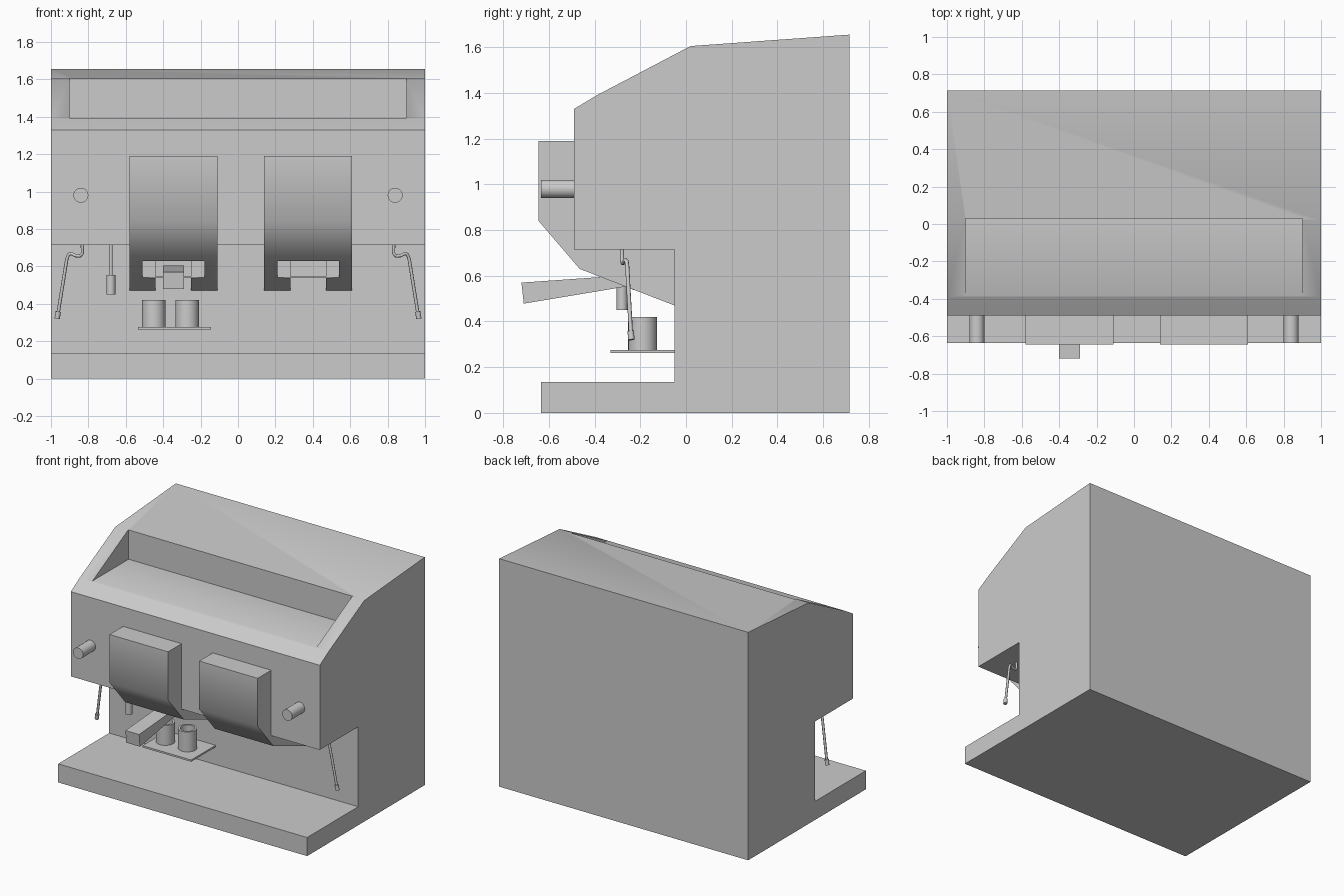
import bpy, bmesh, math
from mathutils import Vector

cube = bpy.data.objects.get("Cube")
if cube:
    bpy.data.objects.remove(cube, do_unlink=True)

steel = bpy.data.materials.new("light grey")
steel.use_nodes = True
GREY = (0.6, 0.6, 0.6, 1)
steel.diffuse_color = GREY
steel.node_tree.nodes["Principled BSDF"].inputs["Base Color"].default_value = GREY


def finish(name, bm, angle=None):
    bmesh.ops.recalc_face_normals(bm, faces=bm.faces)
    mesh = bpy.data.meshes.new(name)
    bm.to_mesh(mesh)
    bm.free()
    mesh.materials.append(steel)
    ob = bpy.data.objects.new(name, mesh)
    bpy.context.collection.objects.link(ob)
    if angle:
        smooth(ob, angle)
    return ob


def smooth(ob, angle):
    bpy.ops.object.select_all(action='DESELECT')
    ob.select_set(True)
    bpy.context.view_layer.objects.active = ob
    bpy.ops.object.shade_smooth_by_angle(angle=math.radians(angle))


def extrude_x(name, profile, x0, x1):
    """Extrude a (y, z) side profile from x0 to x1."""
    bm = bmesh.new()
    face = bm.faces.new([bm.verts.new((x0, y, z)) for y, z in profile])
    ext = bmesh.ops.extrude_face_region(bm, geom=[face])
    verts = [v for v in ext["geom"] if isinstance(v, bmesh.types.BMVert)]
    bmesh.ops.translate(bm, verts=verts, vec=(x1 - x0, 0, 0))
    return finish(name, bm)


def box(name, x, y, z):
    return extrude_x(name, [(y[0], z[0]), (y[1], z[0]), (y[1], z[1]), (y[0], z[1])], *x)


def tube(name, start, end, radius, sides=24):
    start, end = Vector(start), Vector(end)
    axis = end - start
    bm = bmesh.new()
    bmesh.ops.create_cone(bm, cap_ends=True, segments=sides, radius1=radius,
                          radius2=radius, depth=axis.length)
    bmesh.ops.rotate(bm, verts=bm.verts, matrix=axis.to_track_quat('Z', 'Y').to_matrix())
    bmesh.ops.translate(bm, verts=bm.verts, vec=(start + end) / 2)
    return finish(name, bm, 40)


def cut(target, cutter):
    """Subtract a cutter, apply it and remove the helper."""
    cutter.hide_render = True
    mod = target.modifiers.new("cut", 'BOOLEAN')
    mod.operation, mod.solver, mod.object = 'DIFFERENCE', 'EXACT', cutter
    bpy.context.view_layer.objects.active = target
    bpy.ops.object.modifier_apply(modifier=mod.name)
    bpy.data.objects.remove(cutter, do_unlink=True)


# Housing with drip base, and the cup well in its sloped top
housing = extrude_x("housing", [
    (0.715, 0), (-0.635, 0), (-0.635, 0.135), (-0.05, 0.135), (-0.05, 0.715),
    (-0.49, 0.715), (-0.49, 1.33), (-0.39, 1.39), (0.02, 1.605), (0.715, 1.655)], -1, 1)
cut(housing, box("well_cutter", (-0.9, 0.9), (-0.45, 0.03), (1.393, 1.8)))
smooth(housing, 40)

# Brew groups, hollow below with a stepped opening
for side, cx in (("right", -0.345), ("left", 0.375)):
    group = extrude_x(side + "_brew_group", [
        (-0.48, 1.19), (-0.645, 1.19), (-0.645, 0.84), (-0.465, 0.63),
        (-0.05, 0.47), (-0.05, 0.72), (-0.48, 0.72)], cx - 0.235, cx + 0.235)
    cut(group, box("wide_cutter", (cx - 0.165, cx + 0.165), (-0.46, -0.235), (0.4, 0.7)))
    cut(group, box("slot_cutter", (cx - 0.095, cx + 0.095), (-0.3, -0.055), (0.4, 0.69)))
    smooth(group, 45)
    box(side + "_group_lip", (cx - 0.13, cx + 0.13), (-0.235, -0.21), (0.538, 0.546))

# Filter handle in the right group
extrude_x("filter_handle", [(-0.72, 0.57), (-0.71, 0.478), (-0.22, 0.56), (-0.22, 0.605)],
          -0.4, -0.29)

# Steam knobs and bent steam wands
for side, s in (("right", -1), ("left", 1)):
    tube(side + "_steam_knob", (s * 0.84, -0.635, 0.98), (s * 0.84, -0.48, 0.98), 0.04)
    curve = bpy.data.curves.new(side + "_steam_wand", 'CURVE')
    curve.dimensions = '3D'
    curve.bevel_depth, curve.bevel_resolution = 0.009, 2
    curve.use_fill_caps = True
    path = [(0.832, -0.28, 0.72), (0.832, -0.28, 0.67), (0.845, -0.277, 0.655),
            (0.87, -0.272, 0.657), (0.89, -0.265, 0.668), (0.905, -0.26, 0.665),
            (0.915, -0.257, 0.64), (0.965, -0.24, 0.33)]
    spline = curve.splines.new('POLY')
    spline.points.add(len(path) - 1)
    for point, (x, y, z) in zip(spline.points, path):
        point.co = (s * x, y, z, 1)
    curve.materials.append(steel)
    wand = bpy.data.objects.new(side + "_steam_wand", curve)
    bpy.context.collection.objects.link(wand)
    tube(side + "_wand_tip", (s * 0.961, -0.242, 0.358), (s * 0.967, -0.239, 0.32), 0.014, 12)

# Hot water spout
tube("water_pipe", (-0.68, -0.28, 0.72), (-0.68, -0.28, 0.54), 0.01, 12)
tube("water_nozzle", (-0.68, -0.28, 0.45), (-0.68, -0.28, 0.555), 0.024)

# Cup shelf and two open cups
box("cup_shelf", (-0.535, -0.145), (-0.33, -0.05), (0.262, 0.275))
for side, cx in (("right", -0.45), ("left", -0.272)):
    cup = tube(side + "_cup", (cx, -0.19, 0.275), (cx, -0.19, 0.42), 0.063)
    cut(cup, tube("cup_cutter", (cx, -0.19, 0.29), (cx, -0.19, 0.5), 0.048))
    smooth(cup, 40)
